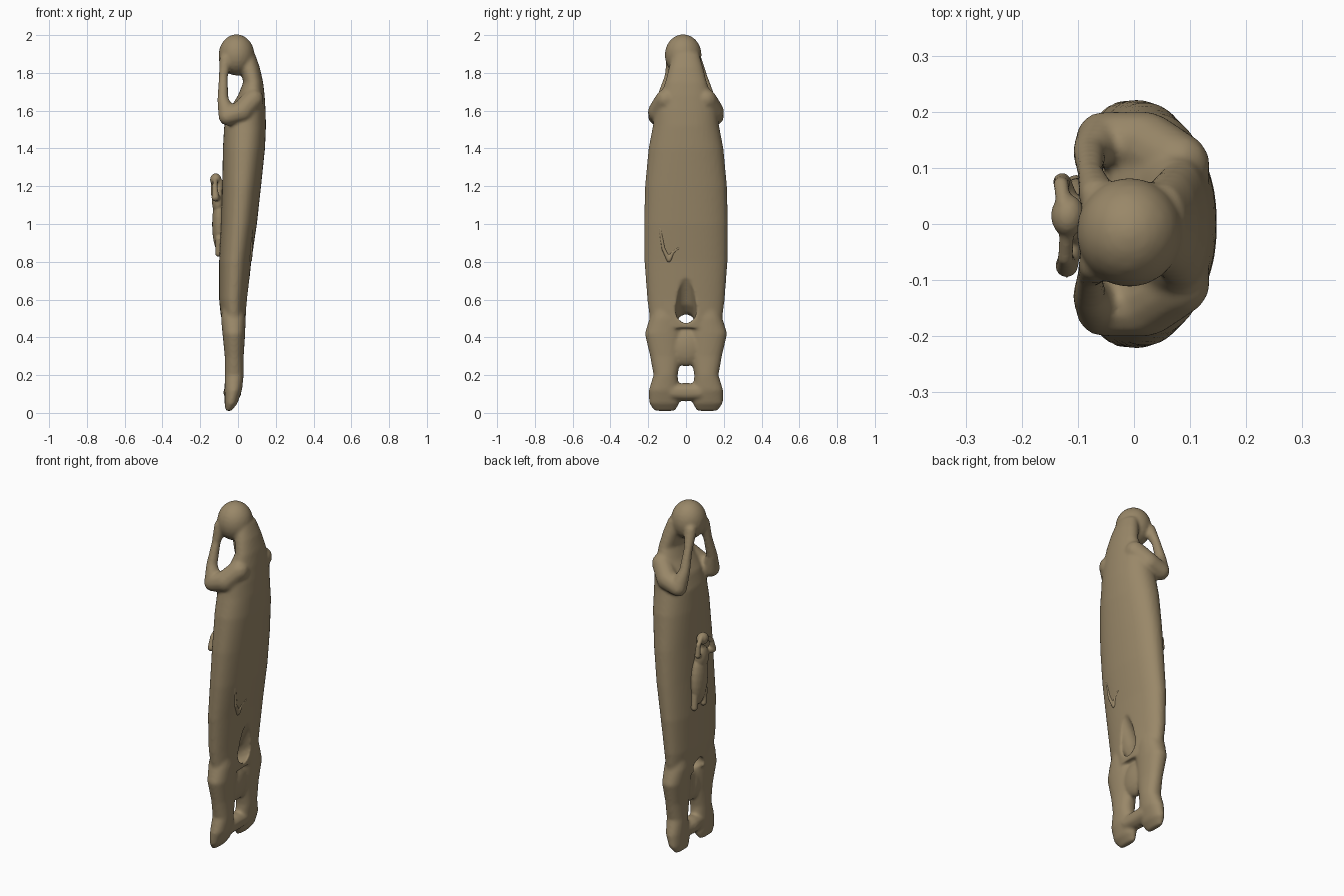
import bpy, bmesh, math
from mathutils import Vector, Matrix

cube = bpy.data.objects.get("Cube")
if cube:
    bpy.data.objects.remove(cube, do_unlink=True)

fur = bpy.data.materials.new("brown fur")
fur.use_nodes = True
colour = (0.32, 0.245, 0.14, 1)
fur.diffuse_color = colour
fur.node_tree.nodes["Principled BSDF"].inputs["Base Color"].default_value = colour


def ball(bm, centre, size, tilt=0):
    """Ellipsoid, tilted about the x axis."""
    m = Matrix.Translation(centre) @ Matrix.Rotation(tilt, 4, "X") @ Matrix.Diagonal((*size, 1))
    bmesh.ops.create_icosphere(bm, subdivisions=3, radius=1, matrix=m)


def limb(bm, path, steps=10):
    """Rounded tapering limb through points (x, y, z, radius)."""
    for a, b in zip(path, path[1:]):
        for i in range(steps + 1):
            p = Vector(a).lerp(Vector(b), i / steps)
            bmesh.ops.create_icosphere(bm, subdivisions=2, radius=p[3],
                                       matrix=Matrix.Translation(p[:3]))


def loft(bm, sections, power=2.0, count=40):
    """Skin rounded sections (z, x centre, y centre, x radius, y radius)."""
    rings = []
    for z, cx, cy, rx, ry in sections:
        ring = []
        for i in range(count):
            t = 2 * math.pi * i / count
            c, s = math.cos(t), math.sin(t)
            ring.append(bm.verts.new((
                cx + rx * math.copysign(abs(c) ** (2 / power), c),
                cy + ry * math.copysign(abs(s) ** (2 / power), s), z)))
        rings.append(ring)
    for a, b in zip(rings, rings[1:]):
        for i in range(count):
            j = (i + 1) % count
            bm.faces.new((a[i], a[j], b[j], b[i]))
    bm.faces.new(rings[0][::-1])
    bm.faces.new(rings[-1])


def fuse(name, bm, voxel, smooth, cutter=None):
    """Turn overlapping shapes into one continuous soft surface."""
    bmesh.ops.recalc_face_normals(bm, faces=bm.faces)
    mesh = bpy.data.meshes.new(name)
    bm.to_mesh(mesh)
    bm.free()
    ob = bpy.data.objects.new(name, mesh)
    bpy.context.collection.objects.link(ob)
    mesh.materials.append(fur)

    def remesh():
        mod = ob.modifiers.new("Fuse", "REMESH")
        mod.mode = "VOXEL"
        mod.voxel_size = voxel

    remesh()
    if cutter:
        cut = ob.modifiers.new("Hollows", "BOOLEAN")
        cut.operation = "DIFFERENCE"
        cut.solver = "EXACT"
        cut.object = cutter
        remesh()
    if smooth:
        soft = ob.modifiers.new("Soften", "SMOOTH")
        soft.factor = 0.5
        soft.iterations = smooth
    bpy.context.view_layer.objects.active = ob
    for mod in list(ob.modifiers):
        bpy.ops.object.modifier_apply(modifier=mod.name)
    for face in ob.data.polygons:
        face.use_smooth = True
    return ob


# Hollows between the legs
bm = bmesh.new()
limb(bm, [(0.095, 0, 0.69, 0.045), (0.03, 0, 0.54, 0.058), (-0.03, 0, 0.49, 0.05),
          (-0.14, 0, 0.455, 0.045)])
limb(bm, [(-0.085, 0, 0.30, 0.035), (-0.09, 0, 0.46, 0.045)])
hollows = fuse("leg_hollows", bm, 0.008, 2)
hollows.hide_render = True

# Long torso, flatter on the belly
bm = bmesh.new()
profile = [(0.45, -0.085, 0.04, 0.185), (0.6, -0.1, 0.05, 0.205), (0.8, -0.1, 0.07, 0.22),
           (1.0, -0.09, 0.1, 0.222), (1.2, -0.083, 0.122, 0.217), (1.4, -0.08, 0.143, 0.198),
           (1.52, -0.073, 0.148, 0.175), (1.6, -0.05, 0.146, 0.165), (1.68, 0.0, 0.141, 0.135),
           (1.75, 0.028, 0.133, 0.11), (1.83, 0.01, 0.115, 0.09), (1.9, 0.0, 0.09, 0.07)]
loft(bm, [(z, (a + b) / 2, 0, (b - a) / 2, w) for z, a, b, w in profile], 2.2)

# Head and muzzle
ball(bm, (-0.008, -0.015, 1.895), (0.095, 0.098, 0.11))
ball(bm, (-0.045, -0.015, 1.875), (0.058, 0.07, 0.055))

leg = [(0.01, -0.05, 0.112, 0.015, 0.055), (0.05, -0.037, 0.115, 0.034, 0.08),
       (0.12, -0.025, 0.117, 0.046, 0.08), (0.2, -0.02, 0.108, 0.05, 0.064),
       (0.3, -0.02, 0.108, 0.05, 0.082), (0.42, -0.022, 0.118, 0.06, 0.1),
       (0.5, -0.025, 0.11, 0.065, 0.083), (0.62, -0.025, 0.1, 0.05, 0.06)]
for side in (-1, 1):
    # Folded arm with the paw raised to the cheek
    limb(bm, [(0.08, side * 0.105, 1.66, 0.058), (0.02, side * 0.143, 1.595, 0.06),
              (-0.055, side * 0.152, 1.57, 0.05), (-0.08, side * 0.128, 1.66, 0.031),
              (-0.078, side * 0.09, 1.78, 0.025), (-0.065, side * 0.06 - 0.01, 1.87, 0.035)])
    # Leg and foot
    loft(bm, [(z, x, side * y, rx, ry) for z, x, y, rx, ry in leg], 2.2)

# Tail joining the calves, and the web between the feet
ball(bm, (-0.015, 0, 0.35), (0.046, 0.1, 0.105))
limb(bm, [(-0.025, -0.07, 0.11, 0.045), (-0.03, 0, 0.11, 0.05), (-0.025, 0.07, 0.11, 0.045)])
fuse("body", bm, 0.0075, 7, hollows)
bpy.data.objects.remove(hollows, do_unlink=True)

# Small pup resting on the belly
bm = bmesh.new()
ball(bm, (-0.1, 0.02, 1.0), (0.037, 0.062, 0.15), 0.08)
ball(bm, (-0.105, 0.005, 1.12), (0.033, 0.05, 0.07))
ball(bm, (-0.118, 0.015, 1.235), (0.03, 0.038, 0.034))
limb(bm, [(-0.1, 0.01, 1.15, 0.022), (-0.1, 0.01, 1.22, 0.022)])
limb(bm, [(-0.11, 0.035, 1.14, 0.015), (-0.128, 0.075, 1.16, 0.017), (-0.13, 0.07, 1.22, 0.014),
          (-0.125, 0.035, 1.25, 0.014)])
limb(bm, [(-0.105, -0.025, 1.14, 0.016), (-0.12, -0.075, 1.14, 0.021), (-0.122, -0.06, 1.2, 0.014),
          (-0.12, -0.01, 1.235, 0.014)])
for y in (0.07, -0.015):
    limb(bm, [(-0.1, y - 0.01, 0.92, 0.02), (-0.103, y, 0.845, 0.019)])
fuse("pup", bm, 0.005, 4)

# Loose fold of fur low on the back
bm = bmesh.new()
limb(bm, [(0.065, -0.165, 1.05, 0.008), (0.072, -0.135, 0.97, 0.01), (0.068, -0.12, 0.87, 0.01),
          (0.062, -0.09, 0.81, 0.014), (0.068, -0.07, 0.85, 0.01), (0.078, -0.035, 0.875, 0.006)])
fuse("back_fold", bm, 0.005, 3)
